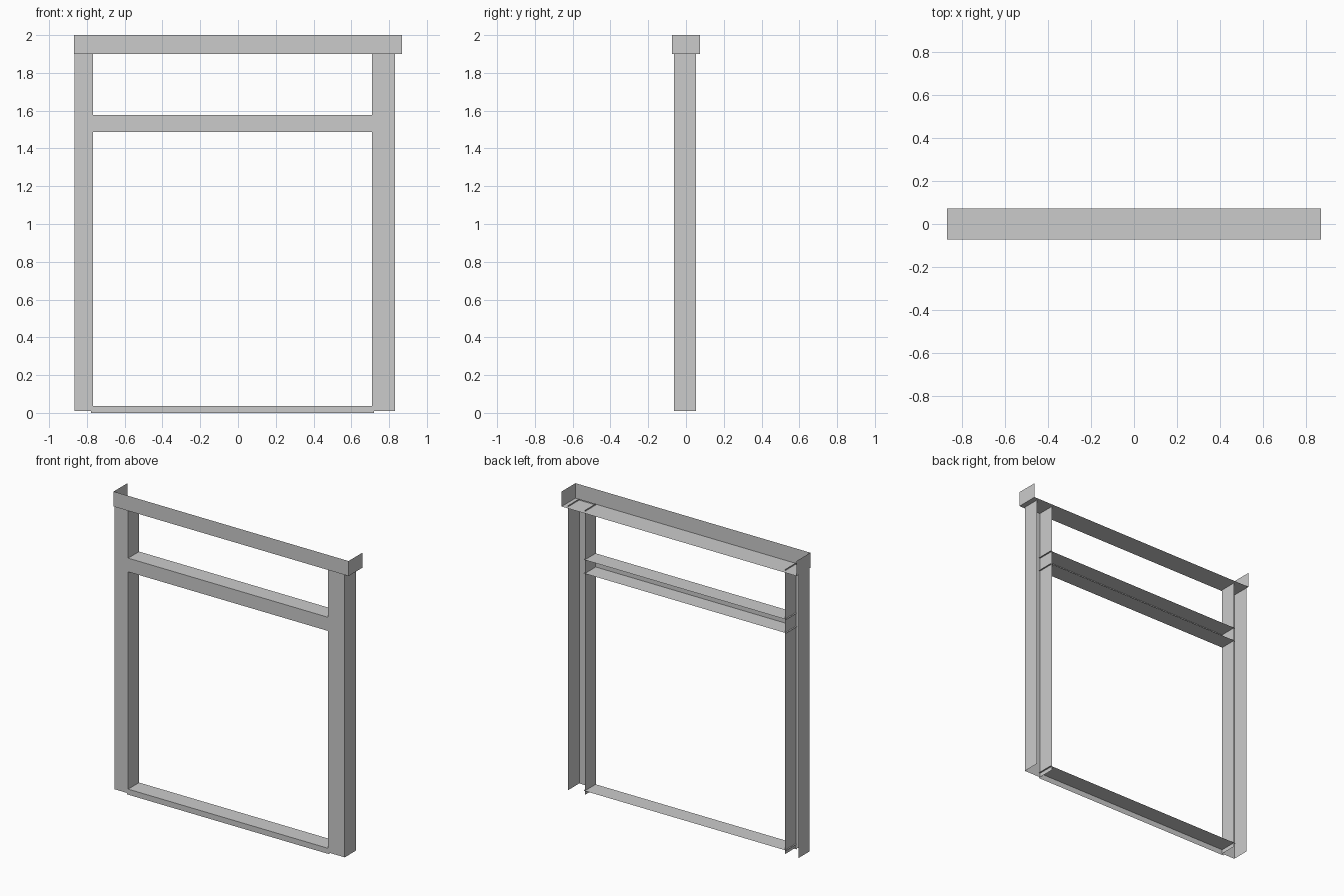
import bpy

if "Cube" in bpy.data.objects:
    bpy.data.objects.remove(bpy.data.objects["Cube"])


def sheet_part(name, quads):
    """Thin sheet-metal part made of separate flat quads."""
    verts, faces = [], []
    for q in quads:
        n = len(verts)
        verts += q
        faces.append((n, n + 1, n + 2, n + 3))
    mesh = bpy.data.meshes.new(name)
    mesh.from_pydata(verts, [], faces)
    mesh.update()
    obj = bpy.data.objects.new(name, mesh)
    bpy.context.collection.objects.link(obj)
    return obj


def front(x0, x1, y, z0, z1):
    return [(x0, y, z0), (x1, y, z0), (x1, y, z1), (x0, y, z1)]


def side(x, y0, y1, z0, z1):
    return [(x, y0, z0), (x, y1, z0), (x, y1, z1), (x, y0, z1)]


def flat(x0, x1, y0, y1, z):
    return [(x0, y0, z), (x1, y0, z), (x1, y1, z), (x0, y1, z)]


# Header: front, bottom and both ends, open at top and back
H, D = 0.867, 0.073
sheet_part("header", [
    front(-H, H, -D, 1.90, 2.0),
    flat(-H, H, -D, D, 1.90),
    side(-H, -D, D, 1.90, 2.0),
    side(H, -D, D, 1.90, 2.0),
])

# Jambs: channels open at the back, poking slightly through the header
Y0, Y1 = -0.063, 0.053
for name, x0, x1 in (("left_jamb", -0.866, -0.767), ("right_jamb", 0.71, 0.832)):
    sheet_part(name, [
        front(x0, x1, Y0, 0.01, 1.908),
        side(x0, Y0, Y1, 0.01, 1.908),
        side(x1, Y0, Y1, 0.01, 1.908),
    ])

# Transom: channel open at the back, ends poking through the jambs
X0, X1 = -0.777, 0.72
sheet_part("transom", [
    front(X0, X1, Y0 + 0.001, 1.487, 1.578),
    flat(X0, X1, Y0 + 0.001, Y1, 1.487),
    flat(X0, X1, Y0 + 0.001, Y1, 1.578),
])

# Sill: front strip and top plate
sheet_part("sill", [
    front(X0, X1, Y0 + 0.001, 0.0, 0.037),
    flat(X0, X1, Y0 + 0.001, Y1, 0.037),
])
